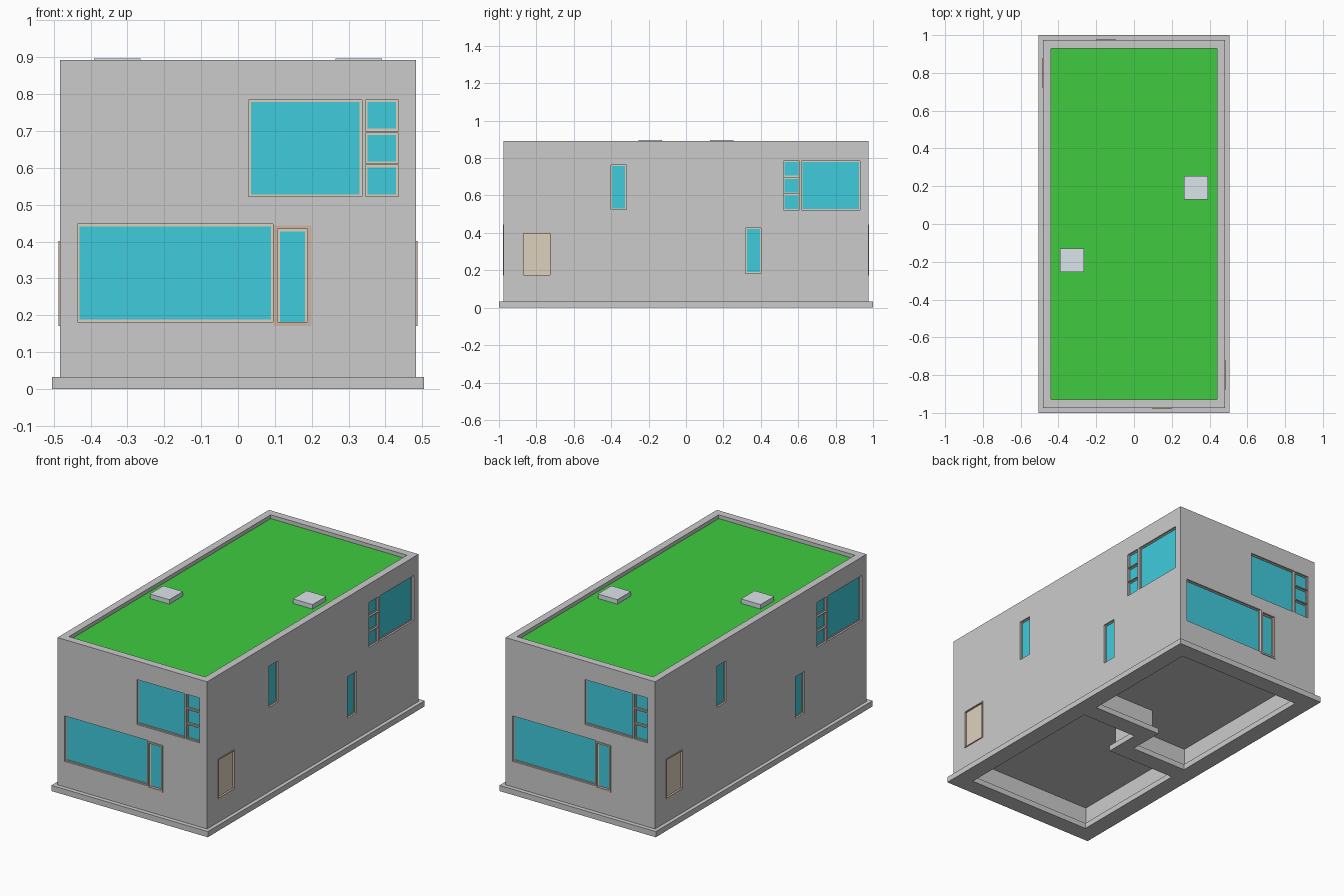
import bpy, bmesh
from mathutils import Matrix, Vector

if "Cube" in bpy.data.objects:
    bpy.data.objects.remove(bpy.data.objects["Cube"])

WX, WY = 0.483, 0.975          # outer wall half sizes
BASE, TOP = 0.033, 0.892


def material(name, rgb):
    m = bpy.data.materials.new(name)
    m.diffuse_color = (*rgb, 1)
    m.use_nodes = True
    m.node_tree.nodes["Principled BSDF"].inputs["Base Color"].default_value = m.diffuse_color
    return m


GLASS = material("glass_blue", (0.05, 0.60, 0.72))
GRASS = material("grass_green", (0.05, 0.60, 0.05))
TAN = material("pale_wood", (0.73, 0.64, 0.51))
BROWN = material("dark_wood", (0.62, 0.47, 0.38))
PALE = material("skylight_pale", (0.70, 0.78, 0.82))


def finish(name, bm, mat=None):
    bmesh.ops.recalc_face_normals(bm, faces=bm.faces)
    me = bpy.data.meshes.new(name)
    bm.to_mesh(me)
    bm.free()
    ob = bpy.data.objects.new(name, me)
    bpy.context.collection.objects.link(ob)
    if mat:
        me.materials.append(mat)
    return ob


def boxes(name, spans, mat=None):
    """One object from (low corner, high corner) pairs."""
    bm = bmesh.new()
    for a, b in spans:
        a, b = Vector(a), Vector(b)
        size = [abs(v) for v in b - a]
        bmesh.ops.create_cube(bm, size=1, matrix=Matrix.Translation((a + b) / 2) @ Matrix.Diagonal((*size, 1)))
    return finish(name, bm, mat)


def prism(name, outline, z0, z1):
    bm = bmesh.new()
    f = bm.faces.new([bm.verts.new((x, y, z0)) for x, y in outline])
    r = bmesh.ops.extrude_face_region(bm, geom=[f])
    bmesh.ops.translate(bm, vec=(0, 0, z1 - z0), verts=[v for v in r["geom"] if isinstance(v, bmesh.types.BMVert)])
    return finish(name, bm)


def cut(target, cutter):
    cutter.hide_render = True
    m = target.modifiers.new("cut", 'BOOLEAN')
    m.operation, m.solver, m.object = 'DIFFERENCE', 'EXACT', cutter
    bpy.context.view_layer.objects.active = target
    bpy.ops.object.modifier_apply(modifier=m.name)
    bpy.data.objects.remove(cutter)


def room(grow, turn):
    """L-shaped underfloor room beside the stepped partition."""
    g = grow
    pts = [(0.405 + g, -0.9 - g), (0.405 + g, 0.054 + g), (0.042 - g, 0.054 + g),
           (0.042 - g, -0.159 + g), (-0.405 - g, -0.159 + g), (-0.405 - g, -0.9 - g)]
    return [(turn * x, turn * y) for x, y in pts]


# Footing and wall block, with two rooms open from below
footing = boxes("footing", [((-0.505, -1, 0), (0.505, 1, BASE))])
walls = boxes("walls", [((-WX, -WY, BASE), (WX, WY, TOP))])
for turn in (1, -1):
    cut(footing, prism("cutter", room(0, turn), -0.1, 0.1))
    cut(walls, prism("cutter", room(0.022, turn), -0.1, 0.147))

# Parapet recess and green roof
cut(walls, boxes("cutter", [((-0.44, -0.93, 0.85), (0.44, 0.93, 1))]))
boxes("green_roof", [((-0.44, -0.93, 0.845), (0.44, 0.93, 0.87))], GRASS)

openings = []


def span(side, turn, u0, u1, z0, z1, d0, d1):
    """Box on a wall: u along it, d outward from its surface."""
    if side == "front":
        a, b = (u0, -WY - d0, z0), (u1, -WY - d1, z1)
    else:
        a, b = (WX + d0, u0, z0), (WX + d1, u1, z1)
    return tuple((turn * p[0], turn * p[1], p[2]) for p in (a, b))


def ring(name, side, turn, r, t, d0, d1, mat):
    """Four frame bars; returns the inner rectangle."""
    u0, u1, z0, z1 = r
    bars = [(u0, u0 + t, z0, z1), (u1 - t, u1, z0, z1),
            (u0 + t, u1 - t, z0, z0 + t), (u0 + t, u1 - t, z1 - t, z1)]
    boxes(name, [span(side, turn, *b, d0, d1) for b in bars], mat)
    return (u0 + t, u1 - t, z0 + t, z1 - t)


def window(side, turn, *r):
    openings.append(span(side, turn, *r, -0.03, 0.02))
    inner = ring("window_frame", side, turn, r, 0.006, -0.03, -0.010, TAN)
    boxes("window_glass", [span(side, turn, *inner, -0.03, -0.014)], GLASS)


def window_group(side, turn, big, small):
    window(side, turn, *big, 0.522, 0.784)
    for z0, z1 in ((0.522, 0.607), (0.611, 0.695), (0.700, 0.784)):
        window(side, turn, *small, z0, z1)


# Everything repeats under a half turn about the centre
for turn in (1, -1):
    # Short side: long window, upper group
    window("front", turn, -0.436, 0.095, 0.182, 0.447)
    window_group("front", turn, (0.029, 0.336), (0.346, 0.435))
    # Long side: two slim windows, upper group
    window("right", turn, -0.402, -0.319, 0.524, 0.764)
    window("right", turn, 0.319, 0.402, 0.184, 0.426)
    window_group("right", turn, (0.618, 0.931), (0.520, 0.607))
    # Glazed door
    r = (0.097, 0.199, 0.171, 0.444)
    openings.append(span("front", turn, *r, -0.03, 0.02))
    r = ring("glass_door_surround", "front", turn, r, 0.010, -0.03, 0.004, BROWN)
    r = ring("glass_door_leaf", "front", turn, (r[0], r[1], 0.172, r[3]), 0.007, -0.03, -0.008, TAN)
    boxes("glass_door_pane", [span("front", turn, *r, -0.03, -0.012)], GLASS)
    # Solid side door
    r = (-0.875, -0.722, 0.171, 0.402)
    openings.append(span("right", turn, *r, -0.03, 0.02))
    r = ring("side_door_surround", "right", turn, r, 0.005, -0.03, 0.004, BROWN)
    boxes("side_door", [span("right", turn, *r, -0.03, -0.008)], TAN)
    # Skylight
    x, y = turn * 0.328, turn * 0.192
    boxes("skylight", [((x - 0.063, y - 0.063, 0.865), (x + 0.063, y + 0.063, 0.896))], PALE)

cut(walls, boxes("opening_cutter", openings))
